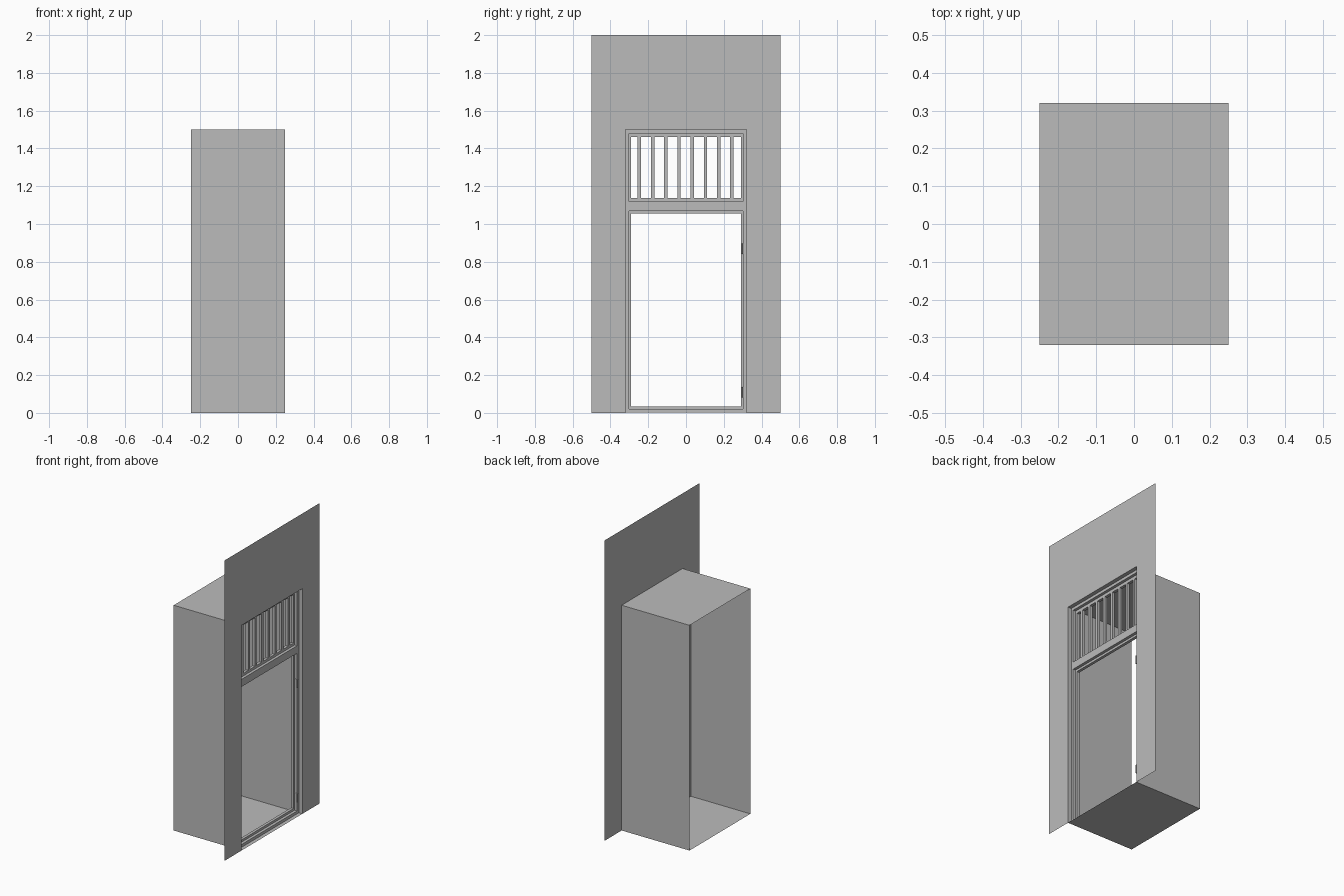
import bpy
import math

old = bpy.data.objects.get("Cube")
if old:
    bpy.data.objects.remove(old, do_unlink=True)

grey = bpy.data.materials.new("plain_grey")
grey.use_nodes = True
colour = (0.5, 0.5, 0.5, 1)
grey.diffuse_color = colour
grey.node_tree.nodes["Principled BSDF"].inputs["Base Color"].default_value = colour

WALL_X, BACK_X = 0.25, -0.25       # wall plane, open far end of the recess
HALF, TOP = 0.32, 1.5              # opening size
FRAME_BACK, STEP, FRAME_FRONT = 0.187, 0.206, 0.225


def add(name, verts, faces):
    mesh = bpy.data.meshes.new(name)
    mesh.from_pydata(verts, [], faces)
    mesh.materials.append(grey)
    obj = bpy.data.objects.new(name, mesh)
    bpy.context.collection.objects.link(obj)
    return obj


def box(name, xs, ys, zs):
    verts = [(x, y, z) for x in xs for y in ys for z in zs]
    faces = [(0, 1, 3, 2), (4, 6, 7, 5), (0, 4, 5, 1),
             (2, 3, 7, 6), (0, 2, 6, 4), (1, 5, 7, 3)]
    return add(name, verts, faces)


def ring(name, xs, outer, inner):
    """Rectangular ring in the wall plane; outer and inner are (half, z0, z1)."""
    verts = [(x, y, z) for x in xs for half, z0, z1 in (outer, inner)
             for y, z in ((-half, z0), (half, z0), (half, z1), (-half, z1))]
    faces = []
    for i in range(4):
        j = (i + 1) % 4
        for a, b in ((0, 4), (4, 12), (12, 8), (8, 0)):
            faces.append((a + i, b + i, b + j, a + j))
    return add(name, verts, faces)


# Thin facade sheet around the door opening
outline = [(-0.5, 0), (-HALF, 0), (-HALF, TOP), (HALF, TOP),
           (HALF, 0), (0.5, 0), (0.5, 2), (-0.5, 2)]
add("wall", [(WALL_X, y, z) for y, z in outline],
    [(0, 1, 2, 7), (2, 3, 6, 7), (3, 4, 5, 6)])

# Recess lining: floor, sides and ceiling, open at both ends
corners = [(-HALF, 0), (HALF, 0), (HALF, TOP), (-HALF, TOP)]
add("recess_lining", [(x, y, z) for x in (BACK_X, WALL_X) for y, z in corners],
    [(i, (i + 1) % 4, (i + 1) % 4 + 4, i + 4) for i in range(4)])

# Rebated frame: an outer body and a narrower stop for each opening
depth, stop = (FRAME_BACK, FRAME_FRONT), (FRAME_BACK, STEP)
RAIL = 1.095
parts = {"door": ((0.319, 0.001, RAIL), (0.302, 0.02, 1.07), (0.29, 0.035, 1.055)),
         "transom": ((0.319, RAIL, 1.499), (0.302, 1.12, 1.48), (0.29, 1.137, 1.46))}
for name, (outer, rebate, clear) in parts.items():
    ring(name + "_frame", depth, outer, rebate)
    ring(name + "_stop", stop, rebate, clear)

# Upright bars across the transom
for i in range(8):
    y = -0.247 + 0.07 * i
    box(f"transom_bar_{i + 1}", stop, (y - 0.009, y + 0.009), (1.137, 1.46))

# Hinges on one jamb: knuckle and leaf
for i, z in enumerate((0.11, 0.87)):
    bpy.ops.mesh.primitive_cylinder_add(vertices=12, radius=0.005, depth=0.055,
                                        location=(0.229, 0.296, z))
    knuckle = bpy.context.object
    knuckle.name = f"hinge_knuckle_{i + 1}"
    knuckle.data.materials.append(grey)
    bpy.ops.object.shade_smooth_by_angle(angle=math.radians(40))
    box(f"hinge_leaf_{i + 1}", (STEP, 0.229), (0.298, 0.301), (z - 0.027, z + 0.027))
